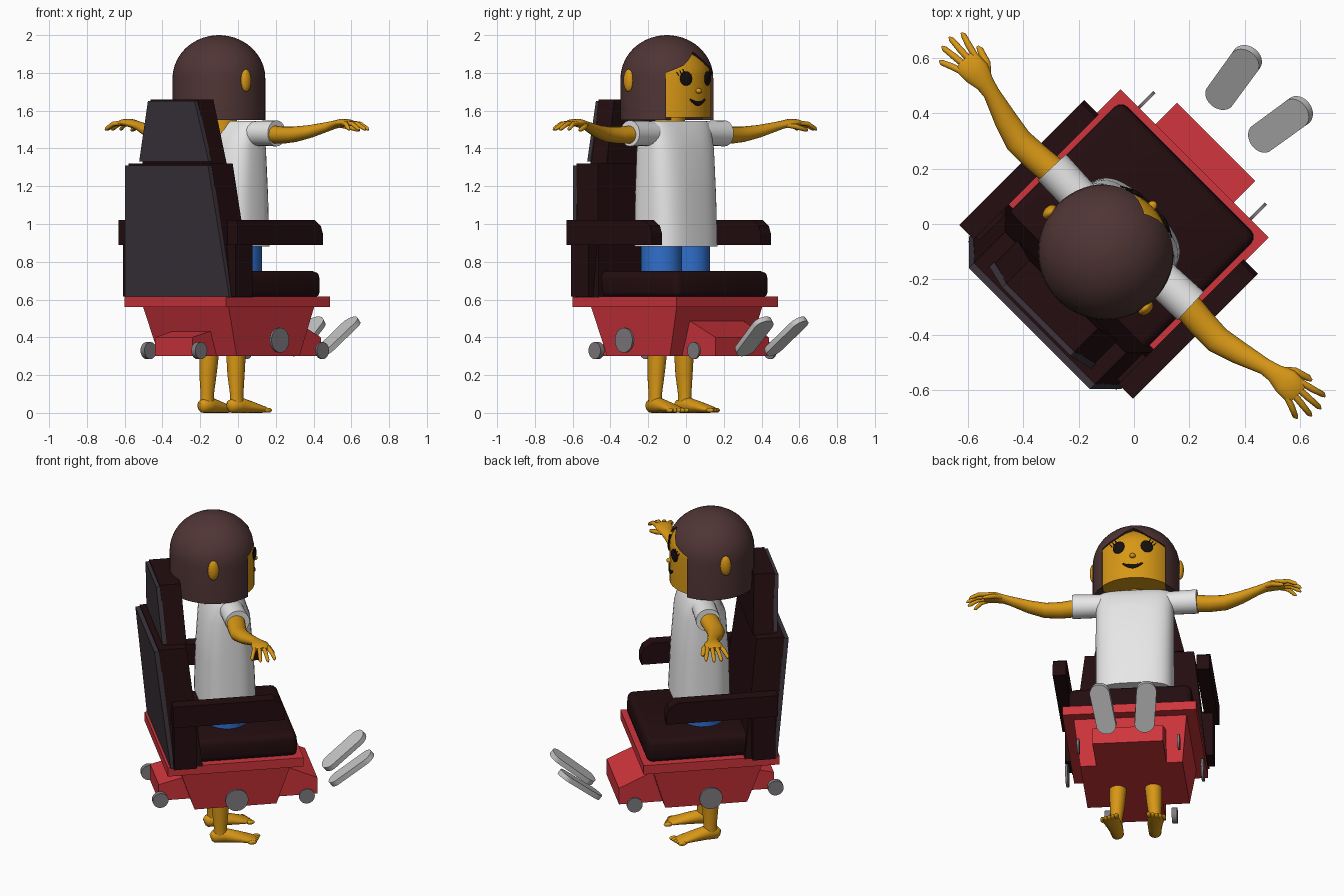
import bpy, bmesh, math
from math import cos, sin, pi, radians
from mathutils import Vector, Matrix

cube = bpy.data.objects.get("Cube")
if cube:
    bpy.data.objects.remove(cube, do_unlink=True)

TURN = radians(-45)  # everything is built facing +y, then turned


def material(name, *rgb):
    m = bpy.data.materials.new(name)
    m.use_nodes = True
    m.diffuse_color = (*rgb, 1)
    m.node_tree.nodes["Principled BSDF"].inputs["Base Color"].default_value = (*rgb, 1)
    return m


HAIR = material("brown_hair", .08, .035, .035)
SKIN = material("golden_skin", .68, .31, .008)
WHITE = material("white_cloth", .82, .82, .82)
BLUE = material("blue_cloth", .03, .16, .6)
DARK = material("dark_upholstery", .017, .004, .005)
PLUM = material("plum_shell", .045, .036, .046)
RED = material("red_body", .62, .035, .045)
METAL = material("wheel_grey", .22, .2, .22)
PALE = material("pale_grey", .55, .55, .55)
BLACK = material("black", .008, .005, .005)


def finish(name, bm, mat, smooth=40, bevel=0):
    bmesh.ops.recalc_face_normals(bm, faces=bm.faces)
    if bevel:
        bmesh.ops.bevel(bm, geom=list(bm.edges), offset=bevel, segments=3,
                        profile=.5, affect='EDGES')
    me = bpy.data.meshes.new(name)
    bm.to_mesh(me)
    bm.free()
    me.materials.append(mat)
    if smooth:
        me.shade_smooth()
        me.set_sharp_from_angle(angle=radians(smooth))
    ob = bpy.data.objects.new(name, me)
    ob.rotation_euler.z = TURN
    bpy.context.collection.objects.link(ob)
    return ob


def loft(name, rings, mat, sides=20, power=1):
    """Skin rings of (x, y, z, half width, half height) along a path."""
    bm = bmesh.new()
    pts = [Vector(r[:3]) for r in rings]
    loops = []
    for i, r in enumerate(rings):
        t = (pts[min(i + 1, len(pts) - 1)] - pts[max(i - 1, 0)]).normalized()
        if abs(t.z) > .8:
            w, h = Vector((1, 0, 0)), Vector((0, 1, 0))
        else:
            w = t.cross(Vector((0, 0, 1))).normalized()
            h = w.cross(t)
        loop = []
        for k in range(sides):
            c, s = cos(2 * pi * k / sides), sin(2 * pi * k / sides)
            c, s = (math.copysign(abs(v) ** power, v) for v in (c, s))
            loop.append(bm.verts.new(pts[i] + w * c * r[3] + h * s * r[4]))
        loops.append(loop)
    for a, b in zip(loops, loops[1:]):
        for k in range(sides):
            j = (k + 1) % sides
            bm.faces.new((a[k], a[j], b[j], b[k]))
    bm.faces.new(loops[0])
    bm.faces.new(loops[-1])
    return finish(name, bm, mat, 50)


def slab(name, low, high, mat, x=0, bevel=0):
    """Tapered block between two rectangles (half width, y0, y1, z)."""
    bm = bmesh.new()
    vs = [bm.verts.new((x + sx * w, y, z)) for w, y0, y1, z in (low, high)
          for sx, y in ((-1, y0), (1, y0), (1, y1), (-1, y1))]
    bm.faces.new(vs[:4])
    bm.faces.new(vs[4:])
    for k in range(4):
        j = (k + 1) % 4
        bm.faces.new((vs[k], vs[j], vs[4 + j], vs[4 + k]))
    return finish(name, bm, mat, 40 if bevel else 0, bevel)


def prism(name, profile, x0, x1, mat):
    """Side profile of (y, z) points, extruded across x."""
    bm = bmesh.new()
    face = bm.faces.new([bm.verts.new((x0, y, z)) for y, z in profile])
    new = bmesh.ops.extrude_face_region(bm, geom=[face])["geom"]
    bmesh.ops.translate(bm, vec=(x1 - x0, 0, 0),
                        verts=[v for v in new if isinstance(v, bmesh.types.BMVert)])
    return finish(name, bm, mat, 0)


def ball(name, loc, size, mat, yaw=0):
    bm = bmesh.new()
    m = Matrix.Translation(loc) @ Matrix.Rotation(yaw, 4, 'Z') @ Matrix.Diagonal((*size, 1))
    bmesh.ops.create_uvsphere(bm, u_segments=20, v_segments=12, radius=1, matrix=m)
    return finish(name, bm, mat, 180)


def disc(name, loc, radius, depth, mat):
    bm = bmesh.new()
    m = Matrix.Translation(loc) @ Matrix.Rotation(pi / 2, 4, 'Y')
    bmesh.ops.create_cone(bm, cap_ends=True, segments=24, radius1=radius,
                          radius2=radius, depth=depth, matrix=m)
    return finish(name, bm, mat)


# Red base
slab("base_rim", (.38, -.47, .31, .56), (.38, -.47, .31, .615), RED)
slab("base_tub", (.29, -.30, .17, .30), (.32, -.39, .25, .56), RED)
prism("front_nose", [(.1, .3), (.42, .3), (.42, .4), (.2, .5), (.1, .5)], -.2, .2, RED)
prism("rear_box", [(-.48, .3), (-.25, .3), (-.25, .44), (-.36, .43), (-.48, .4)], -.14, .14, RED)

# Chair
slab("seat_cushion", (.35, -.44, .285, .61), (.35, -.44, .28, .75), DARK, bevel=.035)
slab("backrest", (.385, -.44, -.27, .61), (.31, -.51, -.35, 1.32), DARK)
slab("backrest_shell", (.39, -.455, -.435, .61), (.31, -.535, -.505, 1.31), PLUM)
slab("headrest", (.255, -.46, -.34, 1.32), (.175, -.48, -.36, 1.66), DARK)
slab("headrest_shell", (.26, -.48, -.455, 1.33), (.175, -.5, -.475, 1.65), PLUM)

for s, side in ((1, "right"), (-1, "left")):
    prism(side + "_armrest", [(-.45, .89), (.19, .89), (.19, .95), (.175, .99),
                              (.13, 1.02), (-.45, 1.02)], s * .37, s * .445, DARK)
    slab(side + "_armrest_post", (.035, -.44, -.31, .615), (.035, -.44, -.31, .9), DARK, x=s * .385)
    disc(side + "_main_wheel", (s * .385, -.075, .385), .066, .014, METAL)
    disc(side + "_front_wheel", (s * .285, .345, .33), .045, .012, METAL)
    disc(side + "_rear_wheel", (s * .19, -.48, .33), .045, .03, METAL)

    # Floating footplate
    bm = bmesh.new()
    bmesh.ops.create_cone(bm, cap_ends=True, segments=32, radius1=.057, radius2=.057, depth=.03)
    for v in bm.verts:
        v.co.y += math.copysign(.095, v.co.y + .0001)
    bm.transform(Matrix.Translation((s * .12, .63, .405))
                 @ Matrix.Rotation(-s * radians(9), 4, 'Z') @ Matrix.Rotation(radians(38), 4, 'X'))
    finish(side + "_footplate", bm, PALE)

    # Legs and feet
    loft(side + "_trouser_leg", [(s * .105, -.08, z, .108, .112) for z in (.6, .75, .95)], BLUE)
    loft(side + "_leg", [(s * .11, -.12, .04, .035, .04), (s * .11, -.12, .1, .033, .038),
                         (s * .105, -.12, .2, .043, .048), (s * .1, -.115, .32, .05, .055),
                         (s * .1, -.09, .7, .07, .07)], SKIN)
    loft(side + "_foot", [(s * .105, -.175, .03, .015, .02), (s * .106, -.16, .035, .035, .035),
                          (s * .11, -.1, .042, .04, .042), (s * .12, -.02, .03, .046, .03),
                          (s * .13, .05, .018, .052, .018), (s * .133, .075, .014, .045, .011)], SKIN)
    for i in range(5):
        ball(side + "_toe", (s * (.092 + i * .021), .087 - i * .009, .014),
             (.014 - i * .001, .025, .013), SKIN)

    # Sleeve and arm
    loft(side + "_sleeve", [(s * .1, -.07, 1.475, .07, .065), (s * .22, -.07, 1.48, .068, .066),
                            (s * .355, -.065, 1.48, .07, .069)], WHITE)
    loft(side + "_arm", [(s * .3, -.07, 1.475, .054, .05), (s * .42, -.08, 1.47, .052, .045),
                         (s * .51, -.083, 1.475, .05, .041), (s * .6, -.06, 1.49, .042, .034),
                         (s * .7, -.03, 1.515, .03, .025), (s * .74, -.022, 1.525, .034, .022),
                         (s * .79, -.015, 1.535, .05, .021), (s * .835, -.015, 1.537, .05, .018),
                         (s * .855, -.015, 1.534, .04, .012)], SKIN)
    for i in range(4):
        y = -.05 + i * .024
        tip = y + (i - 1.6) * .018
        reach = (.915, .945, .95, .93)[i]
        loft(side + "_finger", [(s * .83, y, 1.535, .012, .013),
                                (s * (reach + .83) / 2, (y + tip) / 2, 1.53, .012, .012),
                                (s * (reach - .01), tip, 1.505, .01, .01),
                                (s * reach, tip, 1.498, .004, .004)], SKIN, 10)
    loft(side + "_thumb", [(s * .75, 0, 1.525, .014, .014), (s * .79, .035, 1.515, .015, .014),
                           (s * .84, .052, 1.5, .012, .011), (s * .855, .054, 1.495, .005, .005)],
         SKIN, 10)

    # Ear, eye and lashes
    ball(side + "_ear", (s * .245, -.185, 1.76), (.022, .032, .06), SKIN)
    yaw = radians(20)
    ball(side + "_eye", (s * .08, -.14 + .235 * cos(yaw), 1.77), (.036, .009, .038), BLACK, -s * yaw)
    for i in range(3):
        a = radians(22 + i * 4)
        top = a + radians(3)
        loft(side + "_lash", [(s * .239 * sin(a), -.14 + .239 * cos(a), 1.795 - i * .005, .004, .004),
                              (s * .241 * sin(top), -.14 + .241 * cos(top), 1.82 - i * .008, .002, .002)],
             BLACK, 6)

# Torso and neck
loft("shirt", [(0, -.075, .88, .222, .165), (0, -.078, 1.15, .222, .155),
               (0, -.08, 1.4, .222, .135), (0, -.075, 1.49, .22, .1),
               (0, -.075, 1.53, .215, .075), (0, -.075, 1.545, .2, .06)], WHITE, 40, .65)
loft("neck", [(0, -.12, z, .08, .08) for z in (1.45, 1.6)], SKIN)


# Head and hair, with an opening cut for the face
def dome(name, r, bottom, shoulder, top, mat):
    rings = [(0, -.143, z, r, r) for z in (bottom, shoulder)]
    for k in range(1, 11):
        a = pi / 2 * k / 10.3
        rings.append((0, -.143, shoulder + (top - shoulder) * sin(a), r * cos(a), r * cos(a)))
    return loft(name, rings, mat, 56)


dome("head", .234, 1.565, 1.78, 1.96, SKIN)
hair = dome("hair", .246, 1.55, 1.77, 2.0, HAIR)
bm = bmesh.new()
outline = [(-.178, 1.5), (.178, 1.5), (.178, 1.8), (.09, 1.84), (0, 1.91), (-.09, 1.84), (-.178, 1.8)]
face = bm.faces.new([bm.verts.new((x, -.06, z)) for x, z in outline])
new = bmesh.ops.extrude_face_region(bm, geom=[face])["geom"]
bmesh.ops.translate(bm, vec=(0, .4, 0), verts=[v for v in new if isinstance(v, bmesh.types.BMVert)])
cutter = finish("face_cutter", bm, HAIR, 0)
cutter.hide_render = True
cut = hair.modifiers.new("face_opening", 'BOOLEAN')
cut.operation, cut.solver, cut.object = 'DIFFERENCE', 'EXACT', cutter
bpy.context.view_layer.objects.active = hair
bpy.ops.object.modifier_apply(modifier=cut.name)
bpy.data.objects.remove(cutter, do_unlink=True)

# Nose and smile
ball("nose", (0, .094, 1.705), (.017, .018, .014), SKIN)
smile = []
for k in range(-4, 5):
    a = radians(k * 3.4)
    smile.append((.235 * sin(a), -.143 + .235 * cos(a), 1.638 + .0014 * k * k,
                  .006, .004 + .011 * (1 - abs(k) / 4)))
loft("mouth", smile, BLACK, 10)
